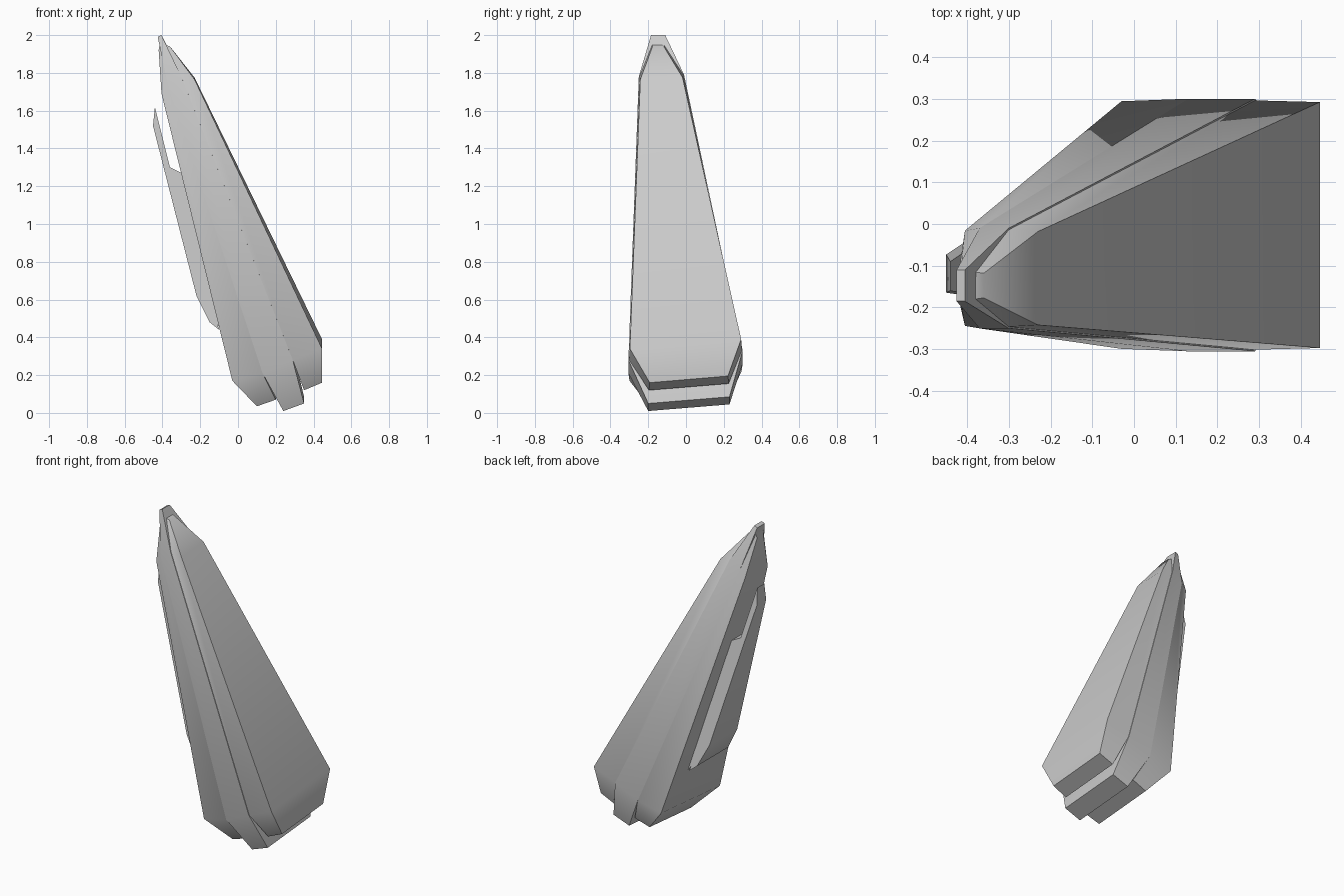
import bpy, bmesh, math

if "Cube" in bpy.data.objects:
    bpy.data.objects.remove(bpy.data.objects["Cube"])

# Outline widths (y) at bottom, lower side, shoulder and tip: front side / back side
Y_FRONT = (-0.20, -0.305, -0.25, -0.185)
Y_BACK = (0.23, 0.30, -0.01, -0.11)
RISE = (0.035, 0.05, 0.01, 0.0)   # back edge sits slightly higher than the front


def finish(bm, name, angle):
    bmesh.ops.recalc_face_normals(bm, faces=bm.faces)
    mesh = bpy.data.meshes.new(name)
    bm.to_mesh(mesh)
    bm.free()
    ob = bpy.data.objects.new(name, mesh)
    bpy.context.collection.objects.link(ob)
    bpy.ops.object.select_all(action='DESELECT')
    ob.select_set(True)
    bpy.context.view_layer.objects.active = ob
    bpy.ops.object.shade_smooth_by_angle(angle=math.radians(angle))
    return ob


def slab(name, left, right, inset=(0, 0), angle=38):
    """Closed layer between two tapered outlines, each four (x, z) stations."""
    bm = bmesh.new()
    rows = []
    for prof, d in ((left, inset[0]), (right, inset[1])):
        f = [bm.verts.new((x, y + d, z)) for (x, z), y in zip(prof, Y_FRONT)]
        b = [bm.verts.new((x, y - d, z + r)) for (x, z), y, r in zip(prof, Y_BACK, RISE)]
        rows.append((f, b))
        for i in range(3):                       # creased broad face
            bm.faces.new((f[i], f[i + 1], b[i + 1], b[i]))
    (f0, b0), (f1, b1) = rows
    for p, q in ((f0, f1), (b0, b1)):            # side walls
        for i in range(3):
            bm.faces.new((p[i], p[i + 1], q[i + 1], q[i]))
    for i in (0, 3):                             # bottom and tip
        bm.faces.new((f0[i], b0[i], b1[i], f1[i]))
    return finish(bm, name, angle)


# Main body: two half shells around a longer middle band
slab("left_shell",
     [(0.10, 0.035), (-0.03, 0.17), (-0.405, 1.69), (-0.42, 1.92)],
     [(0.20, 0.07), (0.13, 0.21), (-0.37, 1.73), (-0.415, 1.95)], (0.006, 0.0))
slab("middle_band",
     [(0.24, 0.01), (0.13, 0.21), (-0.37, 1.73), (-0.425, 1.99)],
     [(0.35, 0.05), (0.29, 0.28), (-0.30, 1.78), (-0.405, 2.0)])
slab("right_shell",
     [(0.35, 0.12), (0.29, 0.28), (-0.30, 1.78), (-0.39, 1.95)],
     [(0.445, 0.16), (0.445, 0.34), (-0.23, 1.765), (-0.36, 1.94)], (0.004, 0.008))


def clip_part(name, points):
    """Extrude an xz profile across y, narrowing towards the top."""
    bm = bmesh.new()
    sides = []
    for low, high in ((-0.21, -0.16), (0.11, -0.09)):
        sides.append([bm.verts.new((x, low + (high - low) * (z - 0.44) / 1.18, z))
                      for x, z in points])
    a, b = sides
    n = len(points)
    for i in range(n):
        j = (i + 1) % n
        bm.faces.new((a[i], a[j], b[j], b[i]))
    bm.faces.new(a)
    bm.faces.new(b)
    finish(bm, name, 30)


# Clip on the left: long outer plate on a shorter mounting block
clip_part("clip_plate", [(-0.10, 0.44), (-0.15, 0.48), (-0.22, 0.62), (-0.45, 1.52),
                         (-0.44, 1.62), (-0.36, 1.30)])
clip_part("clip_mount", [(-0.09, 0.44), (-0.11, 0.47), (-0.36, 1.30), (-0.30, 1.27)])
